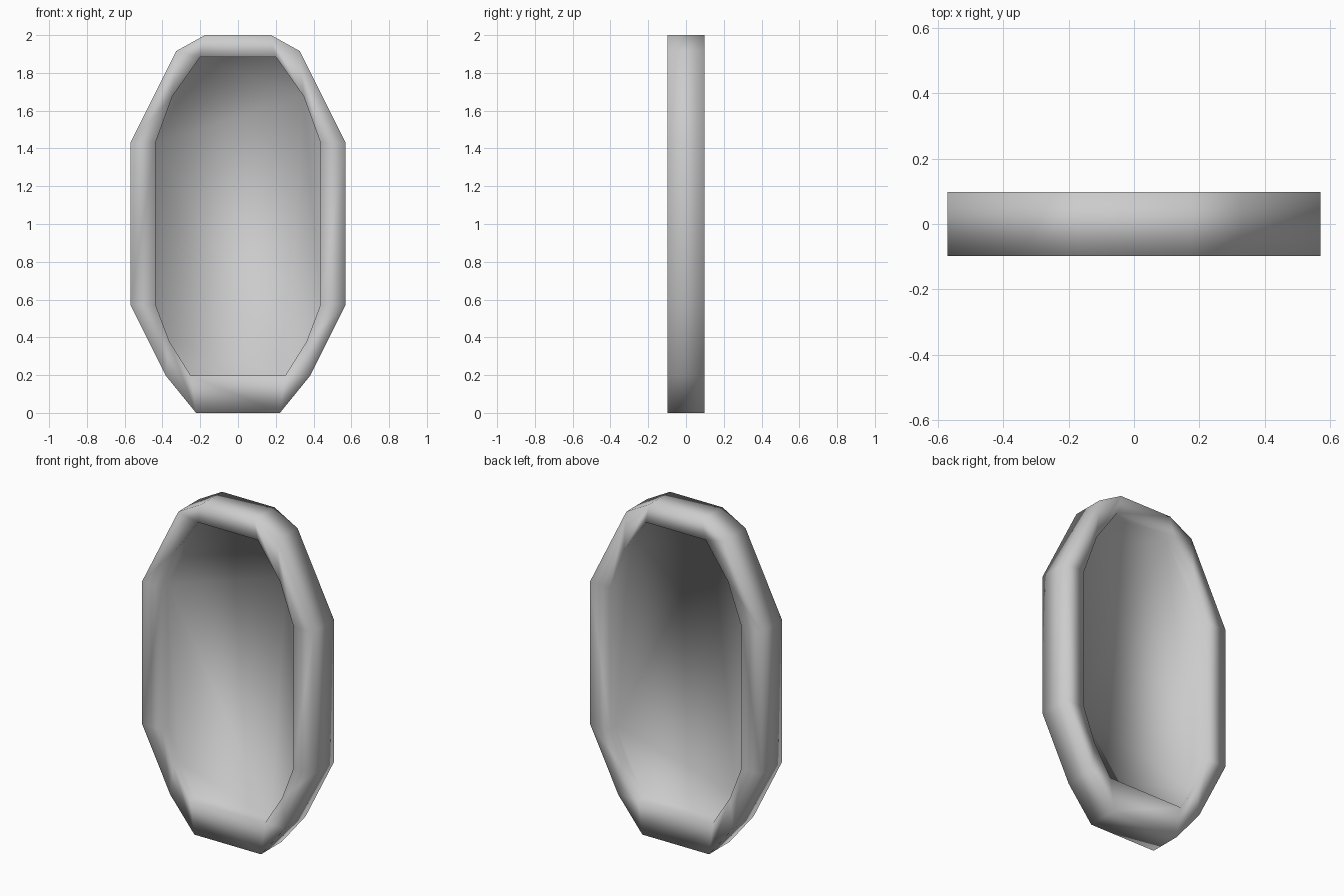
import bpy, bmesh

if "Cube" in bpy.data.objects:
    bpy.data.objects.remove(bpy.data.objects["Cube"])

# Right halves of the outlines (x, z), top to bottom; both have 12 sides
OUTER = [(0.175, 2.0), (0.328, 1.915), (0.57, 1.43), (0.57, 0.573), (0.382, 0.197), (0.222, 0.0)]
INNER = [(0.20, 1.885), (0.347, 1.677), (0.437, 1.43), (0.437, 0.573), (0.363, 0.378), (0.25, 0.197)]
HALF = 0.098     # half thickness of the frame
PANE = 0.04      # distance of each recessed pane from the centre


def ring(bm, half, y):
    pts = half + [(-x, z) for x, z in reversed(half)]
    return [bm.verts.new((x, y, z)) for x, z in pts]


def bridge(bm, a, b):
    n = len(a)
    for i in range(n):
        j = (i + 1) % n
        bm.faces.new((a[i], a[j], b[j], b[i]))


# Framed panel: rim, inner walls and a recessed pane on both sides
bm = bmesh.new()
rims = []
for side in (-1, 1):
    outer = ring(bm, OUTER, side * HALF)
    inner = ring(bm, INNER, side * HALF)
    pane = ring(bm, INNER, side * PANE)
    bridge(bm, outer, inner)
    bridge(bm, inner, pane)
    bm.faces.new(pane)
    rims.append(outer)

# Outer edge joining front and back rims
bridge(bm, rims[0], rims[1])
bmesh.ops.recalc_face_normals(bm, faces=bm.faces[:])
for f in bm.faces:
    f.smooth = True

mesh = bpy.data.meshes.new("framed_panel")
bm.to_mesh(mesh)
bm.free()
panel = bpy.data.objects.new("framed_panel", mesh)
bpy.context.collection.objects.link(panel)
